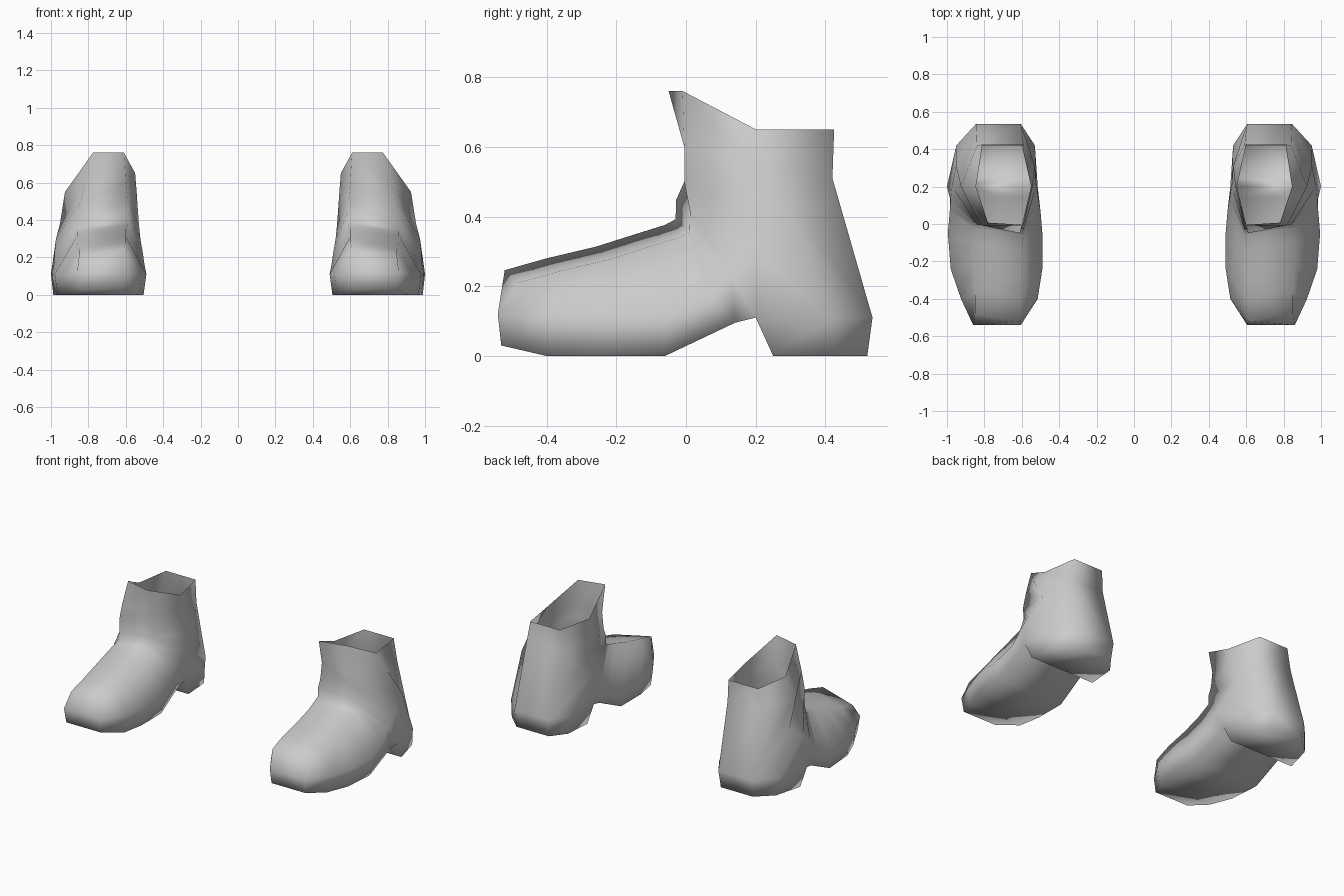
import bpy
import bmesh

cube = bpy.data.objects.get("Cube")
if cube:
    bpy.data.objects.remove(cube, do_unlink=True)

# One plain grey for the whole pair
grey = bpy.data.materials.new("grey_leather")
grey.use_nodes = True
colour = (0.6, 0.6, 0.6, 1)
grey.diffuse_color = colour
grey.node_tree.nodes["Principled BSDF"].inputs["Base Color"].default_value = colour

# Cross-sections from toe to opening, each with an instep, side and sole level:
# (y, z, inner x, outer x)
SECTIONS = [
    [(-.5, .228, .61, .85), (-.54, .12, .605, .86), (-.53, .03, .61, .85)],      # toe
    [(-.38, .262, .6, .85), (-.4, .11, .515, .925), (-.4, 0, .53, .91)],
    [(-.24, .295, .6, .86), (-.24, .11, .49, .98), (-.26, 0, .505, .965)],       # ball
    [(-.12, .333, .6, .86), (-.05, .11, .49, .995), (-.06, 0, .505, .98)],
    [(-.04, .358, .59, .86), (.07, .16, .5, .985), (.14, .095, .52, .985)],      # arch
    [(-.01, .374, .59, .86), (.13, .23, .51, .98), (.2, .11, .515, 1)],
    [(-.008, .43, .59, .85), (.2, .3, .522, .973), (.42, .11, .53, .95)],        # heel
    [(-.005, .5, .59, .84), (.31, .38, .53, .952), (.535, .11, .605, .845)],
    [(-.005, .6, .6, .82), (.2, .55, .542, .925), (.42, .51, .59, .84)],         # ankle
    [(-.03, .76, .61, .775), (.2, .65, .55, .845), (.425, .65, .6, .81)],        # opening
]
HEEL = range(5, 8)


def bridge(bm, a, b, skip=None):
    """Join two closed rings with quads, leaving one strip open if asked."""
    for i in range(len(a)):
        if i != skip:
            j = (i + 1) % len(a)
            bm.faces.new((a[i], a[j], b[j], b[i]))


def section_ring(bm, section, side):
    """Closed ring whose instep edge sits higher on the inner side."""
    inner, outer = [], []
    for level, (y, z, x_in, x_out) in enumerate(section):
        foot = level == 0 and z < .45
        slant_z = .018 if foot else 0
        slant_y = .02 if foot or z > .7 else 0
        inner.append(bm.verts.new((side * x_in, y - slant_y, z + slant_z)))
        outer.append(bm.verts.new((side * x_out, y + slant_y, z - slant_z)))
    return inner + outer[::-1]


def build_boot(name, side):
    bm = bmesh.new()

    # Foot and shaft, hollow with an open top; the heel stays open below
    rings = [section_ring(bm, s, side) for s in SECTIONS]
    for i, (a, b) in enumerate(zip(rings, rings[1:])):
        bridge(bm, a, b, skip=2 if i in HEEL[:-1] else None)

    # Toe cap
    toe = rings[0]
    bm.faces.new((toe[0], toe[1], toe[4], toe[5]))
    bm.faces.new(toe[1:5])

    # Heel block, tapering towards the ground and most at its front
    seat = [rings[i][2] for i in HEEL] + [rings[i][3] for i in reversed(HEEL)]
    middle = side * .75
    ground = [bm.verts.new((middle + (v.co.x - middle) * .95,
                            .25 + (v.co.y - .2) * .806, 0)) for v in seat]
    bridge(bm, seat, ground)
    bm.faces.new(ground)

    bmesh.ops.recalc_face_normals(bm, faces=bm.faces)
    for face in bm.faces:
        face.smooth = True
    mesh = bpy.data.meshes.new(name)
    bm.to_mesh(mesh)
    bm.free()
    mesh.materials.append(grey)
    bpy.context.collection.objects.link(bpy.data.objects.new(name, mesh))


build_boot("left_boot", 1)
build_boot("right_boot", -1)
